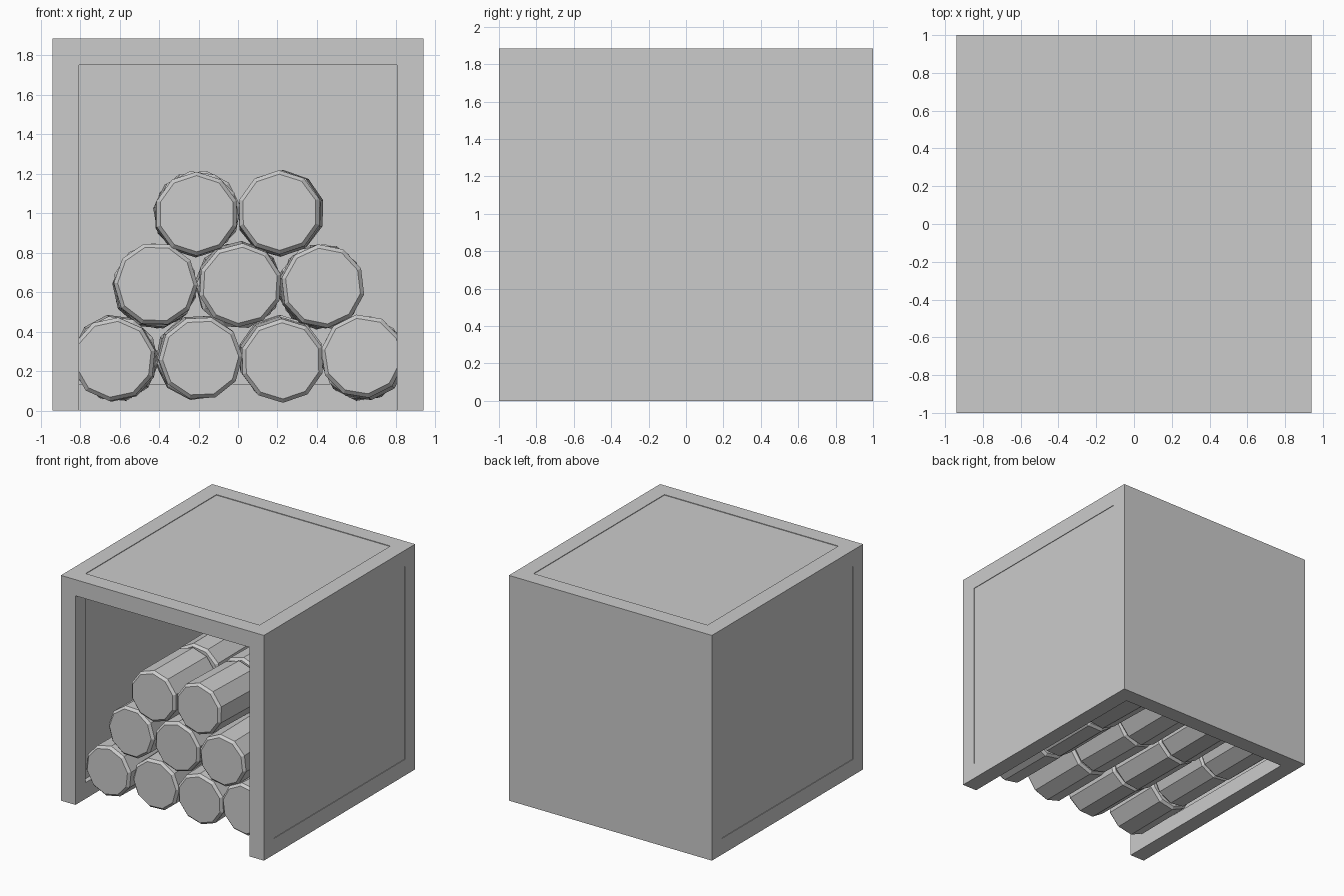
import bpy, bmesh, math, random
from mathutils import Matrix, Vector

if "Cube" in bpy.data.objects:
    bpy.data.objects.remove(bpy.data.objects["Cube"])

random.seed(4)
W, D, H, T = 0.94, 1.0, 1.885, 0.135   # half width, half depth, height, beam size
IN = 0.04                              # inner recess of the panels
OUT = 0.005                            # outer recess of side and top panels


def box(name, x0, x1, y0, y1, z0, z1):
    bm = bmesh.new()
    bmesh.ops.create_cube(bm, size=1)
    for v in bm.verts:
        v.co = Vector((x0 if v.co.x < 0 else x1,
                       y0 if v.co.y < 0 else y1,
                       z0 if v.co.z < 0 else z1))
    return finish(name, bm)


def finish(name, bm):
    mesh = bpy.data.meshes.new(name)
    bm.to_mesh(mesh)
    bm.free()
    ob = bpy.data.objects.new(name, mesh)
    bpy.context.collection.objects.link(ob)
    return ob


def span(side, a, b):
    return sorted((side * a, side * b))


# Side frames and panels
for s, label in ((-1, "left"), (1, "right")):
    xs = span(s, W - T, W)
    box(label + "_front_post", *xs, -D, -D + T, 0, H)
    box(label + "_back_post", *xs, D - T, D, 0, H)
    box(label + "_bottom_rail", *xs, -D + T, D - T, 0, T)
    box(label + "_top_rail", *xs, -D + T, D - T, H - T, H)
    box(label + "_side_panel", *span(s, W - T + IN, W - OUT),
        -D + T, D - T, T, H - T)

# Front and back cross rails, back wall and roof
w = W - T
box("front_top_rail", -w, w, -D, -D + T, H - T, H)
box("back_top_rail", -w, w, D - T, D, H - T, H)
box("back_bottom_rail", -w, w, D - T, D, 0, T)
box("back_panel", -w, w, D - T + IN, D, T, H - T)
box("roof_panel", -w, w, -D + T, D - T, H - T + IN, H - OUT)


# One cut log lying along y, with chamfered ends
def log(name, centre, radius, length):
    bm = bmesh.new()
    n, c = 10, 0.02
    rings = []
    for y, r in ((-length / 2, radius - c), (-length / 2 + c, radius),
                 (length / 2 - c, radius), (length / 2, radius - c)):
        rings.append([bm.verts.new((r * math.cos(2 * math.pi * i / n), y,
                                    r * math.sin(2 * math.pi * i / n)))
                      for i in range(n)])
    for a, b in zip(rings, rings[1:]):
        for i in range(n):
            j = (i + 1) % n
            bm.faces.new((a[i], a[j], b[j], b[i]))
    bm.faces.new(rings[0])
    bm.faces.new(rings[-1])
    bmesh.ops.recalc_face_normals(bm, faces=bm.faces)
    ob = finish(name, bm)
    tilt = lambda: random.uniform(-0.025, 0.025)
    ob.matrix_world = (Matrix.Translation(centre)
                       @ Matrix.Rotation(tilt(), 4, 'X')
                       @ Matrix.Rotation(tilt(), 4, 'Z')
                       @ Matrix.Rotation(random.uniform(0, 6.28), 4, 'Y'))


# Pyramid stack, three logs deep
for row, (count, x0, z) in enumerate(((4, -0.62, 0.265), (3, -0.415, 0.635), (2, -0.205, 1.0))):
    for col in range(count):
        for k in range(3):
            log(f"log_{row}_{col}_{k}",
                Vector((x0 + 0.42 * col + random.uniform(-0.008, 0.008),
                        -0.55 + 0.57 * k,
                        z + random.uniform(-0.008, 0.008))), 0.213, 0.56)
